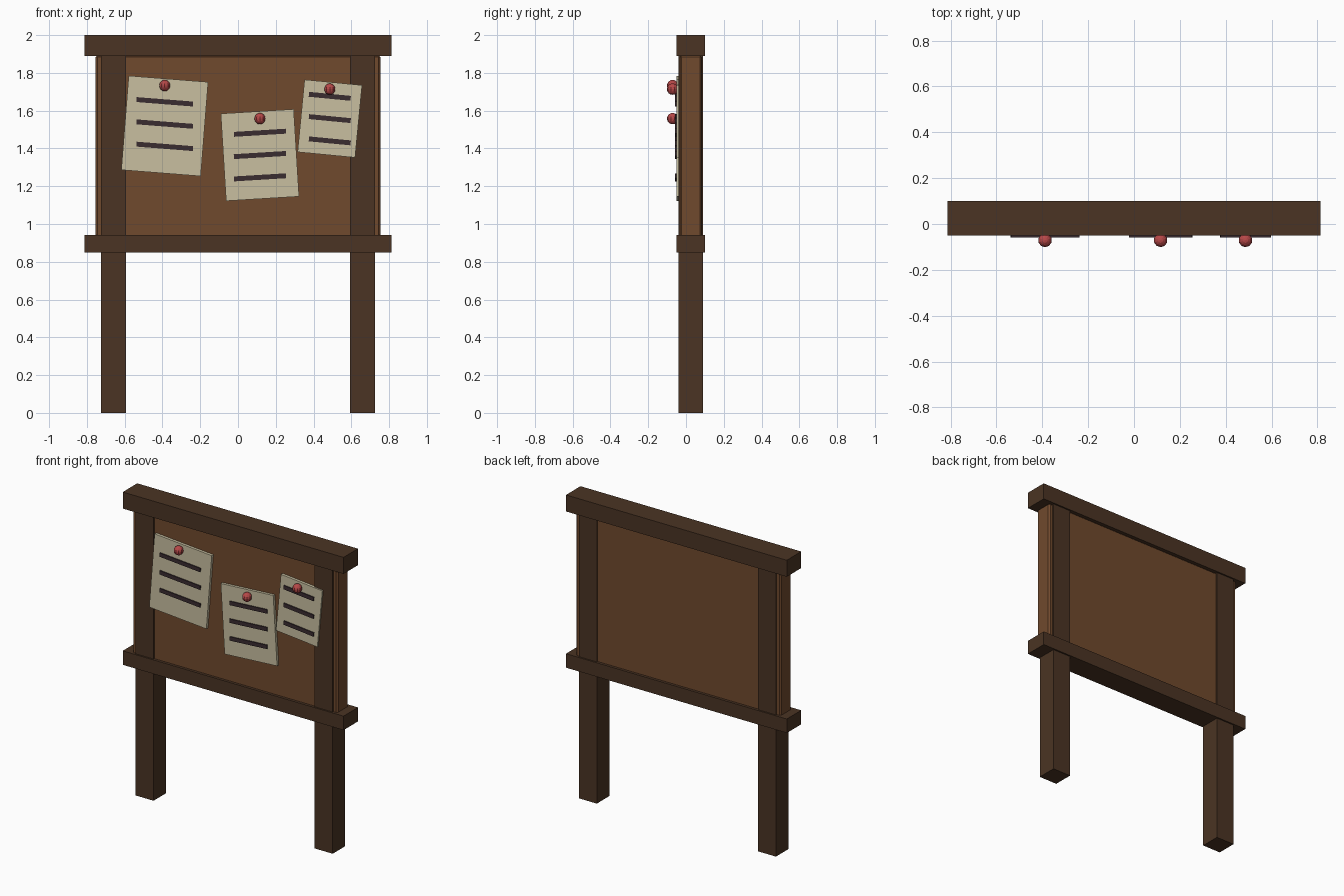
import bpy, bmesh, math
from mathutils import Matrix

if "Cube" in bpy.data.objects:
    bpy.data.objects.remove(bpy.data.objects["Cube"])


def material(name, rgb):
    m = bpy.data.materials.new(name)
    m.diffuse_color = (*rgb, 1)
    m.use_nodes = True
    m.node_tree.nodes["Principled BSDF"].inputs["Base Color"].default_value = m.diffuse_color
    return m


DARK = material("dark_wood", (0.069, 0.034, 0.017))
BOARD = material("board_brown", (0.162, 0.067, 0.026))
PAPER = material("paper_cream", (0.578, 0.521, 0.352))
INK = material("ink_dark", (0.042, 0.025, 0.030))
RED = material("pin_red", (0.47, 0.065, 0.065))


def finish(name, bm, mat):
    mesh = bpy.data.meshes.new(name)
    bm.to_mesh(mesh)
    bm.free()
    mesh.materials.append(mat)
    ob = bpy.data.objects.new(name, mesh)
    bpy.context.collection.objects.link(ob)
    return ob


def box(name, mat, x, y, z, tilt=0.0, bevel=0.0):
    """Box from (min, max) ranges, tilted in the front plane about its centre."""
    bm = bmesh.new()
    bmesh.ops.create_cube(bm, size=1)
    size = [r[1] - r[0] for r in (x, y, z)]
    bmesh.ops.scale(bm, vec=size, verts=bm.verts)
    if bevel:
        bmesh.ops.bevel(bm, geom=bm.edges[:], offset=bevel, segments=1, affect='EDGES')
    ob = finish(name, bm, mat)
    ob.location = [(r[0] + r[1]) / 2 for r in (x, y, z)]
    ob.rotation_euler.y = -math.radians(tilt)
    return ob


# Posts, rails and back panel
for side, s in (("left", -1), ("right", 1)):
    box(side + "_post", DARK, sorted((s * 0.593, s * 0.726)), (-0.041, 0.091), (0, 1.93))
box("top_rail", DARK, (-0.813, 0.813), (-0.051, 0.101), (1.89, 2.0))
box("bottom_rail", DARK, (-0.813, 0.813), (-0.051, 0.101), (0.85, 0.943))
box("board_panel", BOARD, (-0.755, 0.755), (-0.033, 0.083), (0.89, 1.893), bevel=0.01)

# Notices: centre x, centre z, width, height, tilt, line length, pin height
notices = [
    (-0.388, 1.519, 0.422, 0.500, -4.5, 0.300, 1.733),
    (0.116, 1.365, 0.387, 0.463, 3.5, 0.276, 1.558),
    (0.486, 1.558, 0.306, 0.385, -5.5, 0.222, 1.714),
]
for i, (cx, cz, w, h, tilt, length, pin_z) in enumerate(notices, 1):
    box(f"paper_{i}", PAPER, (cx - w / 2, cx + w / 2), (-0.051, -0.031),
        (cz - h / 2, cz + h / 2), tilt)
    # Written lines, stacked straight above each other
    for k in range(3):
        z = cz + 0.010 * (i == 1) + (1 - k) * 0.118
        box(f"paper_{i}_line_{k + 1}", INK, (cx - length / 2, cx + length / 2),
            (-0.058, -0.050), (z - 0.013, z + 0.013), tilt)
    # Round pin head
    bm = bmesh.new()
    bmesh.ops.create_uvsphere(bm, u_segments=10, v_segments=8, radius=0.03,
                              matrix=Matrix.Translation((cx, -0.071, pin_z)))
    finish(f"pin_{i}", bm, RED)
